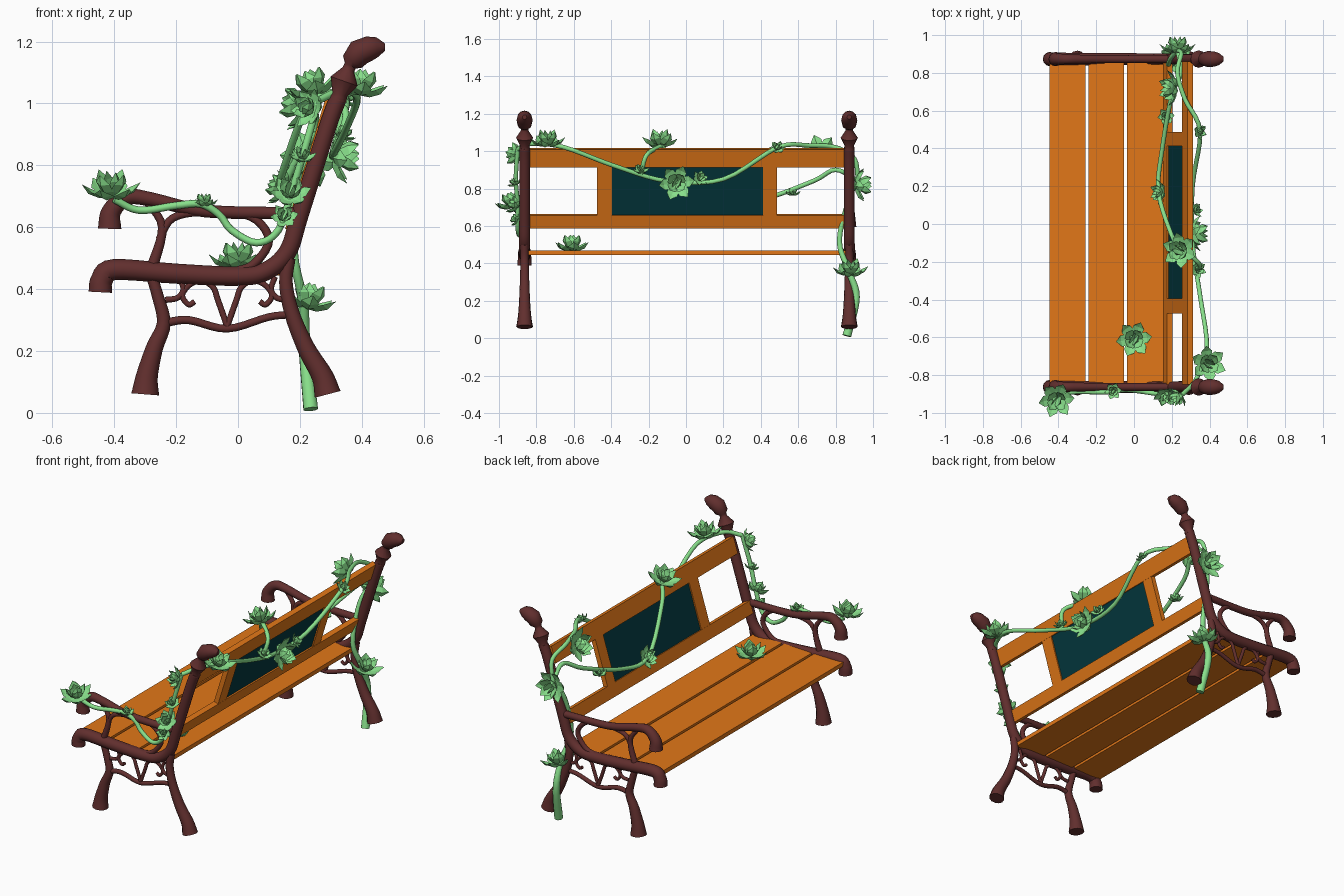
import bpy, bmesh, math
from mathutils import Vector

if "Cube" in bpy.data.objects:
    bpy.data.objects.remove(bpy.data.objects["Cube"])


def material(name, rgb):
    m = bpy.data.materials.new(name)
    m.use_nodes = True
    m.diffuse_color = (*rgb, 1)
    m.node_tree.nodes["Principled BSDF"].inputs["Base Color"].default_value = (*rgb, 1)
    return m


IRON = material("dark iron", (.12, .028, .027))
WOOD = material("orange wood", (.76, .185, .009))
TEAL = material("teal panel", (.001, .04, .049))
GREEN = material("vine green", (.25, .75, .26))


def add(name, mesh, mat):
    ob = bpy.data.objects.new(name, mesh)
    bpy.context.collection.objects.link(ob)
    if not mesh.materials:
        mesh.materials.append(mat)
    return ob


def smooth(points, steps=5):
    """Catmull-Rom samples through the points."""
    p = [Vector(q) for q in points]
    p = [2 * p[0] - p[1]] + p + [2 * p[-1] - p[-2]]
    out = []
    for a, b, c, d in zip(p, p[1:], p[2:], p[3:]):
        for i in range(steps):
            t = i / steps
            out.append(b + (c - a) * (t / 2) + (2 * a - 5 * b + 4 * c - d) * (t * t / 2)
                       + (3 * b - a - 3 * c + d) * (t ** 3 / 2))
    return out + [p[-2]]


def flare(start, end, count):
    """Radii that ease from start to end."""
    return [end + (start - end) * (1 - i / (count - 1)) ** 2 for i in range(count)]


def tube(name, points, radii, mat):
    """Sweep a round section along a path."""
    cu = bpy.data.curves.new(name + "_path", 'CURVE')
    cu.dimensions = '3D'
    cu.bevel_depth = 1
    cu.bevel_resolution = 4
    cu.use_fill_caps = True
    sp = cu.splines.new('POLY')
    sp.points.add(len(points) - 1)
    for q, v, r in zip(sp.points, points, radii):
        q.co = (*v, 1)
        q.radius = r
    path = bpy.data.objects.new(name + "_path", cu)
    bpy.context.collection.objects.link(path)
    dg = bpy.context.evaluated_depsgraph_get()
    mesh = bpy.data.meshes.new_from_object(path.evaluated_get(dg))
    bpy.data.objects.remove(path)
    mesh.materials.clear()
    ob = add(name, mesh, mat)
    bpy.ops.object.select_all(action='DESELECT')
    ob.select_set(True)
    bpy.context.view_layer.objects.active = ob
    bpy.ops.object.shade_smooth_by_angle(angle=math.radians(45))


def smooth_tube(name, points, start, end, mat):
    pts = smooth(points)
    tube(name, pts, flare(start, end, len(pts)), mat)


def board(name, size, centre, mat, tilt=0):
    bm = bmesh.new()
    bmesh.ops.create_cube(bm, size=1)
    bmesh.ops.scale(bm, vec=size, verts=bm.verts)
    mesh = bpy.data.meshes.new(name)
    bm.to_mesh(mesh)
    bm.free()
    ob = add(name, mesh, mat)
    ob.location = centre
    ob.rotation_euler.y = tilt


# Cast iron end frames: start radius, end radius, (x, z) path
FRAME = {
    "seat_rail_and_post": (.038, .028, [(-.445, .39), (-.44, .43), (-.4, .463), (-.2, .45), (0, .442),
                                        (.09, .458), (.16, .52), (.2, .64), (.29, .925), (.325, 1.02)]),
    "armrest": (.038, .02, [(-.415, .595), (-.41, .65), (-.36, .697), (-.28, .69), (-.1, .652), (.19, .645)]),
    "front_leg": (.045, .018, [(-.3, .06), (-.294, .12), (-.27, .21), (-.24, .29), (-.26, .38), (-.285, .46)]),
    "back_leg": (.043, .021, [(.29, .06), (.272, .12), (.22, .21), (.175, .32), (.155, .42), (.165, .5)]),
    "arm_support": (.019, .012, [(-.28, .46), (-.245, .6), (-.3, .69)]),
    "arm_scroll": (.012, .014, [(-.255, .56), (-.21, .63), (-.1, .65), (.04, .635), (.1, .56), (.05, .48),
                                (-.02, .455)]),
    "stretcher": (.014, .012, [(-.24, .29), (-.16, .3), (-.035, .272), (.1, .31), (.18, .318)]),
}
# Scrollwork under the seat, measured from the frame's middle
SCROLL = {
    "scroll_stem": [(0, .28), (.03, .365), (.045, .405), (.08, .427), (.12, .415), (.145, .38), (.125, .35),
                    (.105, .36)],
    "scroll_bracket": [(.2, .365), (.16, .372), (.142, .4), (.155, .44)],
}
MIDDLE = -.035
FINIAL = [(.323, 1.01), (.329, 1.03), (.343, 1.072), (.357, 1.11), (.363, 1.122), (.37, 1.135), (.392, 1.165),
          (.425, 1.178), (.45, 1.182), (.475, 1.182)]
FINIAL_RADII = [.028, .025, .046, .02, .02, .036, .043, .04, .032, .012]

for side, y in (("right", -.863), ("left", .873)):
    for part, (start, end, path) in FRAME.items():
        smooth_tube(f"{side}_{part}", [(x, y, z) for x, z in path], start, end, IRON)
    for part, path in SCROLL.items():
        for end, m in (("front", -1), ("back", 1)):
            smooth_tube(f"{side}_{end}_{part}", [(MIDDLE + m * x, y, z) for x, z in path], .01, .009, IRON)
    tube(f"{side}_finial", [(x, y, z) for x, z in FINIAL], FINIAL_RADII, IRON)

# Seat slats
for i in range(3):
    board(f"seat_slat_{i + 1}", (.19, 1.71, .025), (-.353 + i * .206, .005, .457), WOOD)

# Leaning backrest
SLOPE = .31
TILT = math.atan(SLOPE)


def back_board(name, low, high, right, left, thick, mat):
    z = (low + high) / 2
    size = (thick, left - right, (high - low) / math.cos(TILT))
    board(name, size, (.165 + (z - .585) * SLOPE, (left + right) / 2, z), mat, TILT)


back_board("lower_back_rail", .59, .66, -.85, .86, .03, WOOD)
back_board("upper_back_rail", .918, 1.012, -.85, .86, .03, WOOD)
back_board("right_back_stile", .655, .92, -.475, -.395, .028, WOOD)
back_board("left_back_stile", .655, .92, .413, .487, .028, WOOD)
back_board("back_panel", .655, .92, -.4, .415, .014, TEAL)

# Climbing vine
THIN = .012
POST_TURN = (.23, .92, .84)
POST_TOP = (.26, -.9, 1.01)
TOP_KNOT = (.25, -.13, 1.03)
smooth_tube("ground_vine", [(.235, .86, .012), (.215, .91, .22), (.21, .87, .36), (.18, .82, .52),
                            (.19, .87, .74), POST_TURN], .024, THIN, GREEN)
smooth_tube("back_vine", [POST_TURN, (.25, .9, .96), (.23, .8, 1.02), (.27, .66, 1.03), (.35, .49, 1.02),
                          (.31, .2, .85), (.31, -.1, .84), (.35, -.38, .92), (.385, -.65, 1.02),
                          (.33, -.82, 1.04), POST_TOP], THIN, THIN, GREEN)
smooth_tube("arm_vine", [POST_TOP, (.215, -.91, .85), (.175, -.9, .72), (.13, -.9, .59), (.06, -.89, .55),
                         (-.02, -.88, .59), (-.06, -.88, .64), (-.12, -.89, .675), (-.2, -.89, .67),
                         (-.32, -.89, .655), (-.4, -.91, .69)], THIN, THIN, GREEN)
smooth_tube("panel_vine", [TOP_KNOT, (.2, -.06, .94), (.13, .17, .73), (.15, .4, .74), (.2, .68, .84),
                           (.25, .8, .9), POST_TURN], THIN, THIN, GREEN)
smooth_tube("rail_twig", [(.33, -.24, .88), (.345, -.21, .98), TOP_KNOT], THIN, THIN, GREEN)


def rosette_mesh():
    """Broad pointed leaves with a keel, in three rings, about one unit in radius."""
    bm = bmesh.new()
    for count, low, high, length in ((6, 12, 48, 1.2), (4, 48, 72, 1.1), (2, 75, 85, .95)):
        for k in range(count):
            a = math.tau * (k + low / 90) / count
            out = Vector((math.cos(a), math.sin(a), 0))
            across = Vector((-out.y, out.x, 0))
            pos, rows = Vector(), []
            for i, w in enumerate((.08, .32, .34, .015)):
                e = math.radians(low + (high - low) * i / 3)
                along = out * math.cos(e) + Vector((0, 0, math.sin(e)))
                under = out * math.sin(e) - Vector((0, 0, math.cos(e)))
                rows.append([bm.verts.new(pos + w * offset)
                             for offset in (-across, under * .15, across, under * .45)])
                pos = pos + along * (length / 3)
            for r, q in zip(rows, rows[1:]):
                for j in range(4):
                    bm.faces.new((r[j - 1], r[j], q[j], q[j - 1]))
            bm.faces.new(rows[0])
            bm.faces.new(rows[-1])
    bmesh.ops.recalc_face_normals(bm, faces=bm.faces)
    mesh = bpy.data.meshes.new("rosette")
    bm.to_mesh(mesh)
    bm.free()
    return mesh


# Leaf rosettes: name, base, size, facing
BIG, MEDIUM, SMALL = .088, .062, .042
UP, BACK, LEFT = Vector((0, 0, 1)), Vector((1, 0, 0)), Vector((0, 1, 0))
rosette = rosette_mesh()
for name, base, size, facing in (
        ("seat", (0, -.61, .47), BIG, UP),
        ("right_rail", (.39, -.74, 1.03), BIG, UP + BACK / 6),
        ("middle_rail", (.25, -.14, 1.03), BIG, UP - BACK / 3),
        ("panel_back", (.31, -.05, .83), BIG, BACK),
        ("panel_back_bud", (.32, .07, .85), SMALL, BACK + UP / 2 + LEFT / 2),
        ("twig", (.335, -.24, .89), SMALL, UP + BACK / 2),
        ("left_rail_bud", (.34, .49, 1.01), SMALL, UP + BACK),
        ("left_rail", (.22, .72, .99), BIG, UP / 4 - BACK),
        ("opening", (.17, .57, .765), SMALL, UP),
        ("panel_front", (.15, .17, .72), MEDIUM, UP / 2 - BACK),
        ("left_post", (.23, .91, .82), BIG, LEFT),
        ("left_leg", (.22, .88, .34), BIG, UP + BACK / 4),
        ("right_post", (.24, -.9, .98), MEDIUM, UP / 3 - BACK - LEFT),
        ("right_post_bud", (.21, -.91, .82), SMALL, UP - LEFT / 2),
        ("arm_back", (.17, -.9, .7), MEDIUM, UP - LEFT),
        ("arm_back_bud", (.15, -.9, .63), SMALL, UP / 2 - LEFT),
        ("arm_middle", (-.11, -.885, .67), SMALL, UP),
        ("arm_front", (-.41, -.925, .7), BIG, UP - LEFT / 4)):
    ob = add(name + "_leaves", rosette, GREEN)
    ob.location = base
    ob.scale = (size, size, size)
    ob.rotation_euler = facing.to_track_quat('Z', 'Y').to_euler()
